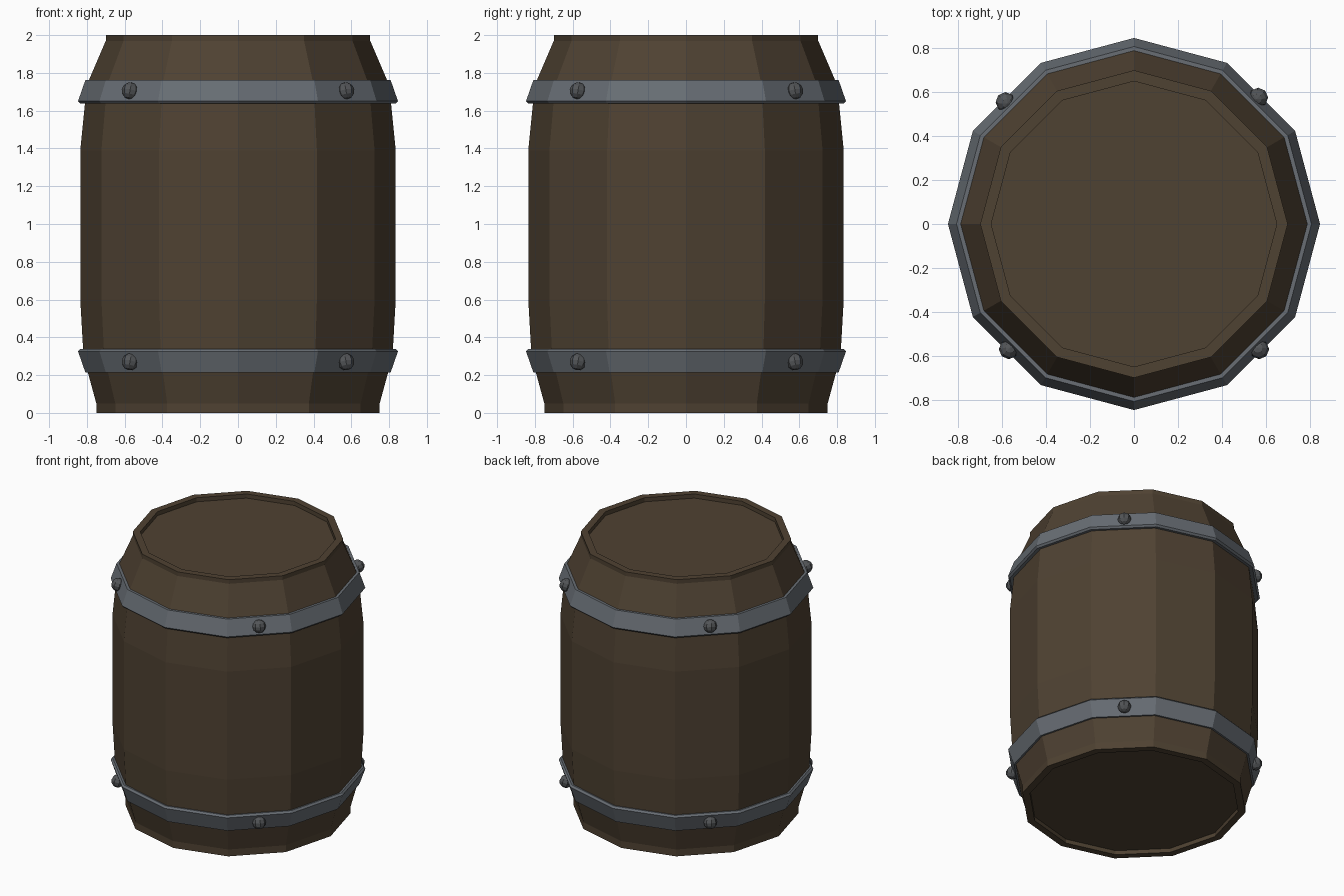
import bpy, bmesh, math
from mathutils import Matrix

if "Cube" in bpy.data.objects:
    bpy.data.objects.remove(bpy.data.objects["Cube"])

SIDES = 12


def material(name, rgb):
    m = bpy.data.materials.new(name)
    m.diffuse_color = (*rgb, 1)
    m.use_nodes = True
    m.node_tree.nodes["Principled BSDF"].inputs["Base Color"].default_value = m.diffuse_color
    return m


wood = material("dark_wood", (0.078, 0.054, 0.032))
iron = material("grey_iron", (0.138, 0.155, 0.175))
rivet_iron = material("dark_iron", (0.085, 0.09, 0.096))


def finish(bm, name, mat):
    bmesh.ops.recalc_face_normals(bm, faces=bm.faces[:])
    me = bpy.data.meshes.new(name)
    bm.to_mesh(me)
    bm.free()
    me.materials.append(mat)
    ob = bpy.data.objects.new(name, me)
    bpy.context.collection.objects.link(ob)
    return ob


def lathe(name, profile, mat, closed):
    """Revolve (radius, z) points; closed makes a ring, otherwise cap the ends."""
    bm = bmesh.new()
    rings = []
    for r, z in profile:
        rings.append([bm.verts.new((r * math.cos(2 * math.pi * i / SIDES),
                                    r * math.sin(2 * math.pi * i / SIDES), z))
                      for i in range(SIDES)])
    pairs = list(zip(rings, rings[1:]))
    if closed:
        pairs.append((rings[-1], rings[0]))
    for a, b in pairs:
        for i in range(SIDES):
            j = (i + 1) % SIDES
            bm.faces.new((a[i], a[j], b[j], b[i]))
    if not closed:
        bm.faces.new(rings[0])
        bm.faces.new(rings[-1])
    return finish(bm, name, mat)


# Barrel body with recessed lid and base
lathe("barrel_body", [
    (0.70, 0.03), (0.70, 0.0), (0.75, 0.0), (0.75, 0.05), (0.795, 0.215),
    (0.82, 0.335), (0.835, 0.60), (0.835, 1.39), (0.81, 1.64), (0.79, 1.76),
    (0.70, 1.97), (0.70, 2.0), (0.65, 2.0), (0.65, 1.97)], wood, False)

# Iron hoops, mirrored about the middle
hoop = [(0.78, 1.645), (0.835, 1.637), (0.847, 1.65), (0.808, 1.762), (0.77, 1.762)]
lathe("upper_hoop", hoop, iron, True)
lathe("lower_hoop", [(r, 1.976 - z) for r, z in hoop], iron, True)

# Rivets on the diagonal faces of each hoop
for level, z in (("upper", 1.705), ("lower", 0.27)):
    for side, deg in (("front_right", -45), ("back_right", 45.5),
                      ("back_left", 136.5), ("front_left", 225)):
        a = math.radians(deg)
        bm = bmesh.new()
        bmesh.ops.create_uvsphere(
            bm, u_segments=8, v_segments=6, radius=0.045,
            matrix=Matrix.Translation((0.808 * math.cos(a), 0.808 * math.sin(a), z))
            @ Matrix.Rotation(a, 4, 'Z') @ Matrix.Rotation(math.radians(-15), 4, 'Y'))
        finish(bm, f"{level}_rivet_{side}", rivet_iron)
